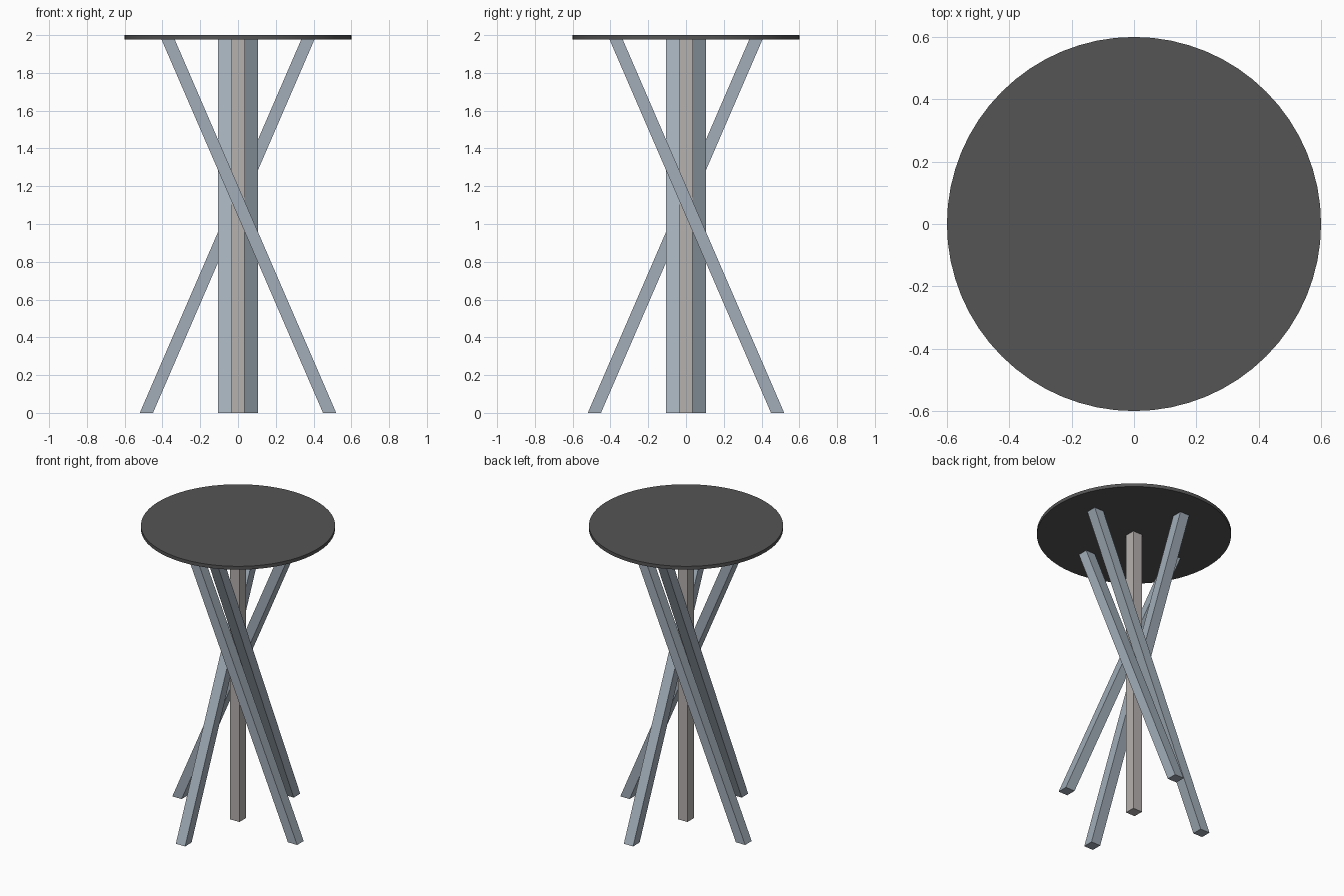
import bpy, bmesh
from math import pi
from mathutils import Matrix

if "Cube" in bpy.data.objects:
    bpy.data.objects.remove(bpy.data.objects["Cube"])

WIDTH = 0.07        # square bar section
TOP_Z = 1.977       # underside of the table top


def material(name, rgb):
    mat = bpy.data.materials.new(name)
    mat.diffuse_color = (*rgb, 1)
    mat.use_nodes = True
    mat.node_tree.nodes["Principled BSDF"].inputs["Base Color"].default_value = mat.diffuse_color
    return mat


def bar(name, bottom, top, mat, turn=0):
    """Square bar with level ends, leaning from bottom (x, y) to top (x, y)."""
    bm = bmesh.new()
    bmesh.ops.create_cube(bm, size=1)
    for v in bm.verts:
        x, y = top if v.co.z > 0 else bottom
        v.co = (v.co.x * WIDTH + x, v.co.y * WIDTH + y, TOP_Z if v.co.z > 0 else 0)
    bm.transform(Matrix.Rotation(turn, 4, 'Z'))
    mesh = bpy.data.meshes.new(name)
    bm.to_mesh(mesh)
    bm.free()
    mesh.materials.append(mat)
    obj = bpy.data.objects.new(name, mesh)
    bpy.context.collection.objects.link(obj)


dark = material("dark_top", (0.09, 0.09, 0.09))
steel = material("blue_grey", (0.36, 0.42, 0.48))
warm = material("warm_grey", (0.46, 0.44, 0.43))

# Round table top
bpy.ops.mesh.primitive_cylinder_add(vertices=64, radius=0.6, depth=2 - TOP_Z,
                                    location=(0, 0, (2 + TOP_Z) / 2))
table_top = bpy.context.object
table_top.name = "table_top"
table_top.data.materials.append(dark)
bpy.ops.object.shade_smooth_by_angle()

# Upright centre post
bar("centre_post", (0, 0), (0, 0), warm)

# Four slanted legs pinwheeling round the post
for i, side in enumerate(("front", "right", "back", "left")):
    bar(side + "_leg", (0.485, -WIDTH), (-0.37, -WIDTH), steel, i * pi / 2)
